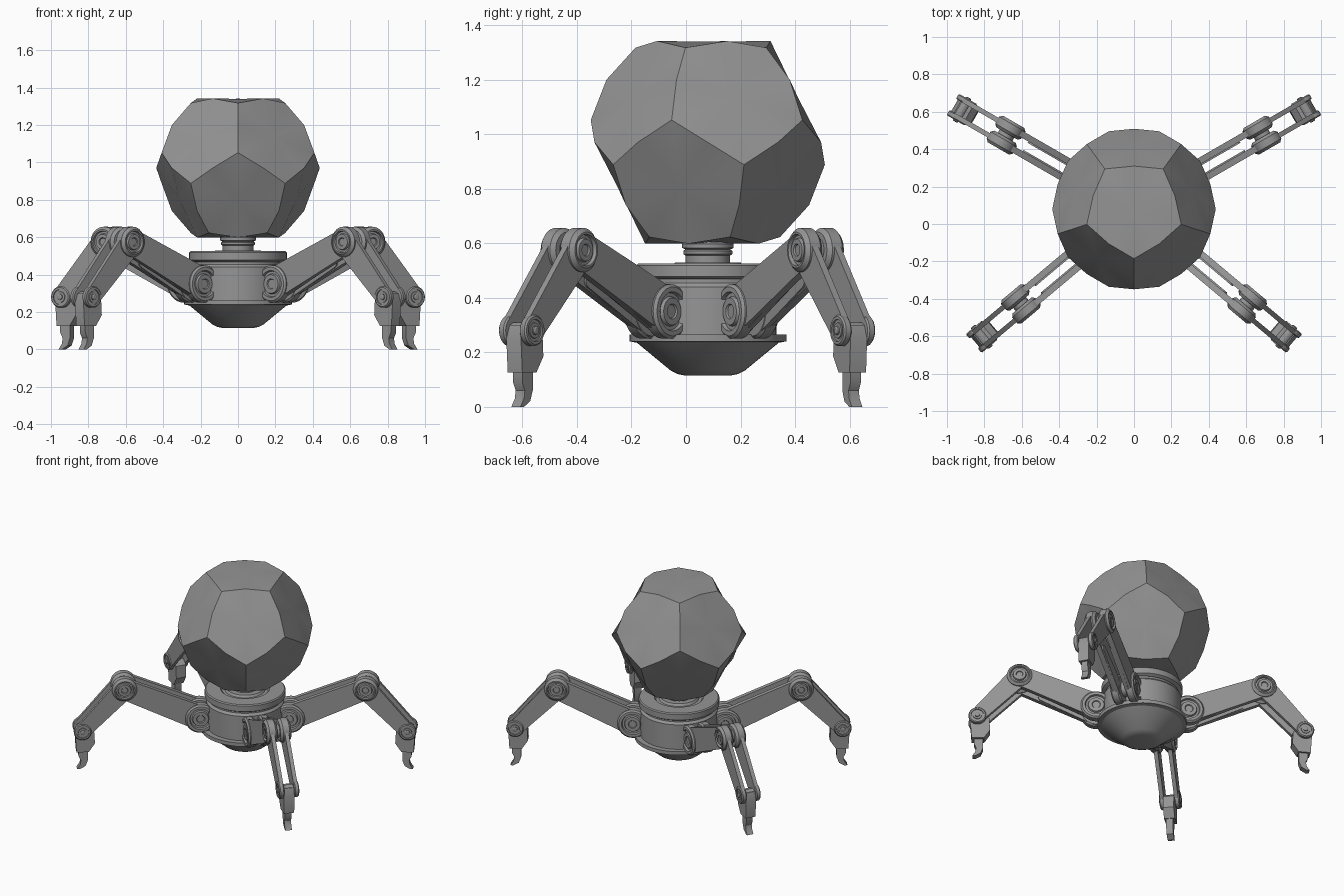
import bpy, bmesh
from math import sin, cos, pi, radians, atan2, hypot
from mathutils import Matrix, Vector

if "Cube" in bpy.data.objects:
    bpy.data.objects.remove(bpy.data.objects["Cube"])

CENTRE = Vector((0, 0.08, 0))
HIP, KNEE, ANKLE = (0.295, 0.35), (0.79, 0.575), (1.062, 0.28)

grey = bpy.data.materials.new("matte grey")
grey.use_nodes = True
grey.diffuse_color = (0.3, 0.3, 0.3, 1)
grey.node_tree.nodes["Principled BSDF"].inputs["Base Color"].default_value = (0.3, 0.3, 0.3, 1)


def finish(bm, name):
    """Turn a bmesh into a smooth mesh with sharp creases."""
    bmesh.ops.remove_doubles(bm, verts=bm.verts, dist=0.0002)
    bmesh.ops.recalc_face_normals(bm, faces=bm.faces)
    mesh = bpy.data.meshes.new(name)
    bm.to_mesh(mesh)
    bm.free()
    mesh.materials.append(grey)
    mesh.shade_smooth()
    mesh.set_sharp_from_angle(angle=radians(28))
    return mesh


def place(mesh, name, matrix):
    obj = bpy.data.objects.new(name, mesh)
    obj.matrix_world = matrix
    bpy.context.collection.objects.link(obj)


def lathe(bm, profile, matrix=Matrix(), sides=32):
    """Revolve (radius, height) points around z, closing both ends."""
    rings = []
    for r, h in profile:
        rings.append([bm.verts.new(matrix @ Vector((r * cos(2 * pi * i / sides), r * sin(2 * pi * i / sides), h)))
                      for i in range(sides)])
    for a, b in zip(rings, rings[1:]):
        for i in range(sides):
            j = (i + 1) % sides
            bm.faces.new((a[i], a[j], b[j], b[i]))
    bm.faces.new(rings[0])
    bm.faces.new(rings[-1])


def slab(bm, outline, y0, y1):
    """Extrude an (x, z) outline across y."""
    a = [bm.verts.new((x, y0, z)) for x, z in outline]
    b = [bm.verts.new((x, y1, z)) for x, z in outline]
    bm.faces.new(a)
    bm.faces.new(b)
    for i in range(len(a)):
        j = (i + 1) % len(a)
        bm.faces.new((a[i], a[j], b[j], b[i]))


def link(bm, p, rp, q, rq, y0, y1, steps=12):
    """Tapered plate with rounded ends between two pivots."""
    heading = atan2(q[1] - p[1], q[0] - p[0])
    tilt = (rq - rp) / hypot(q[0] - p[0], q[1] - p[1])
    outline = []
    for c, r, start, sweep in ((q, rq, -pi / 2 - tilt, pi + 2 * tilt), (p, rp, pi / 2 + tilt, pi - 2 * tilt)):
        for i in range(steps + 1):
            t = heading + start + sweep * i / steps
            outline.append((c[0] + r * cos(t), c[1] + r * sin(t)))
    slab(bm, outline, y0, y1)


def axle_pose(pivot, side):
    """Lathe axis turned to point out of one side of the leg."""
    return Matrix.Translation((pivot[0], 0, pivot[1])) @ Matrix.Rotation(-side * pi / 2, 4, 'X')


def drum(bm, pivot, radius, inner, outer, side, b=0.01):
    """Joint drum with a grooved ring and a raised cap on its outer face."""
    lathe(bm, [(radius - b, inner), (radius, inner + b), (radius, outer - b), (radius - b, outer),
               (radius * .72, outer), (radius * .68, outer - .014), (radius * .55, outer - .014),
               (radius * .5, outer - .002), (radius * .28, outer - .002), (radius * .24, outer - .008)],
          axle_pose(pivot, side))


# Faceted head: a dodecahedron whose edge midpoints are pushed out to a sphere
R = 0.437
ico = bmesh.new()
bmesh.ops.create_icosphere(ico, subdivisions=1, radius=1, matrix=Matrix.Rotation(pi / 2, 4, 'Z'))
head = bmesh.new()
for v in ico.verts:
    n = v.co.normalized()
    u = n.orthogonal().normalized()
    w = n.cross(u)
    rim = [f.calc_center_median().normalized() * R for f in v.link_faces]
    rim += [(e.verts[0].co + e.verts[1].co).normalized() * R for e in v.link_edges]
    rim.sort(key=lambda p: atan2(p.dot(w), p.dot(u)))
    vs = [head.verts.new(p) for p in rim]
    mid = head.verts.new(n * R * 0.845)
    for i in range(len(vs)):
        head.faces.new((vs[i], vs[(i + 1) % len(vs)], mid))
ico.free()
place(finish(head, "head"), "head", Matrix.Translation(CENTRE + Vector((0, 0, 0.97))))

# Body pieces turned on the vertical axis
turned = {
    "belly_bowl": [(.085, .115), (.11, .12), (.135, .132), (.26, .235), (.288, .24), (.288, .265), (.25, .265)],
    "body_drum": [(.24, .25), (.252, .262), (.252, .44), (.238, .455), (.238, .475)],
    "shoulder_disc": [(.22, .468), (.245, .468), (.262, .478), (.262, .518), (.255, .525), (.16, .525),
                      (.15, .515), (.13, .515), (.12, .53), (.09, .53)],
    "neck": [(.082, .51), (.082, .555), (.09, .56), (.09, .572), (.082, .577), (.095, .583),
             (.095, .597), (.085, .605)],
}
for name, profile in turned.items():
    bm = bmesh.new()
    lathe(bm, profile, sides=48)
    place(finish(bm, name), name, Matrix.Translation(CENTRE))

# Leg parts, modelled pointing along +x
parts = {k: bmesh.new() for k in ("hip_joint", "upper_leg", "knee_joint", "lower_leg", "ankle_joint", "foot", "claw")}
strut_start = (HIP[0], HIP[1] - .04)
strut_end = (HIP[0] + (KNEE[0] - HIP[0]) * .7, HIP[1] + (KNEE[1] - HIP[1]) * .7 - .045)

for s in (-1, 1):
    drum(parts["hip_joint"], HIP, 0.1, 0.02, 0.08, s)
    link(parts["upper_leg"], HIP, 0.085, KNEE, 0.07, s * 0.03, s * 0.064)
    # Lower strut tucked inside each upper plate
    link(parts["upper_leg"], strut_start, 0.055, strut_end, 0.028, s * 0.022, s * 0.046)
    drum(parts["knee_joint"], KNEE, 0.081, 0.01, 0.082, s, 0.015)
    link(parts["lower_leg"], KNEE, 0.07, ANKLE, 0.05, s * 0.034, s * 0.06)
    drum(parts["ankle_joint"], ANKLE, 0.057, 0.034, 0.066, s, 0.006)
    # Small axle stub outside the ankle
    lathe(parts["ankle_joint"], [(.016, .05), (.016, .07), (.01, .074)], axle_pose(ANKLE, s), 12)

# Axles
for key, pivot, r in (("hip_joint", HIP, .05), ("knee_joint", KNEE, .045), ("ankle_joint", ANKLE, .03)):
    lathe(parts[key], [(r, -.04), (r, .04)], axle_pose(pivot, 1), 20)

# Foot block and hooked claw
slab(parts["foot"], [(.985, .27), (.98, .185), (1.02, .125), (1.1, .125), (1.108, .25), (1.09, .3), (1.02, .3)],
     -0.035, 0.035)
slab(parts["claw"], [(1.025, .14), (1.025, .06), (1.04, .02), (1.075, 0), (1.095, 0),
                     (1.075, .03), (1.07, .06), (1.085, .09), (1.085, .14)], -0.022, 0.022)

meshes = {k: finish(bm, k) for k, bm in parts.items()}
for leg, angle in (("front_left", -40), ("front_right", -140), ("back_left", 30), ("back_right", 150)):
    pose = Matrix.Translation(CENTRE) @ Matrix.Rotation(radians(angle), 4, 'Z')
    for part, mesh in meshes.items():
        place(mesh, leg + "_" + part, pose)
